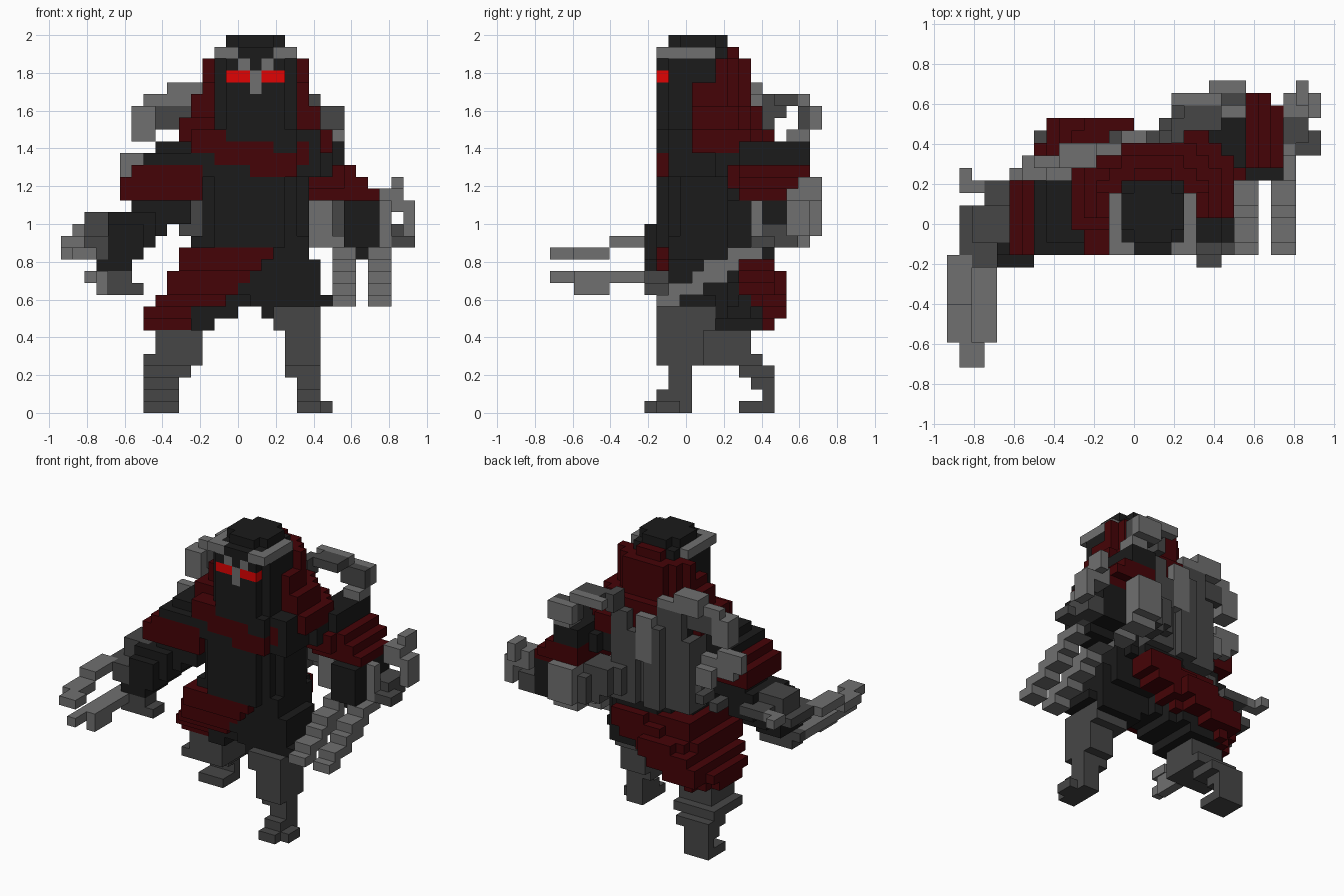
import bpy
import bmesh
from mathutils import Vector

cube = bpy.data.objects.get("Cube")
if cube:
    bpy.data.objects.remove(cube, do_unlink=True)

UNIT = 1 / 16
ORIGIN = Vector((-15, -11.5, 0)) * UNIT
cells = {}

PALETTE = {
    "charcoal": (0.011, 0.011, 0.011),
    "dark_red": (0.06, 0.001, 0.002),
    "iron_grey": (0.062, 0.062, 0.062),
    "light_grey": (0.16, 0.16, 0.16),
    "glowing_red": (0.75, 0.001, 0.001),
}
DARK, RED, MID, LIGHT, GLOW = PALETTE
materials = {}
for label, rgb in PALETTE.items():
    mat = bpy.data.materials.new(label)
    mat.use_nodes = True
    mat.diffuse_color = (*rgb, 1)
    shader = mat.node_tree.nodes["Principled BSDF"]
    shader.inputs["Base Color"].default_value = (*rgb, 1)
    shader.inputs["Roughness"].default_value = 0.9
    materials[label] = mat


def box(part, colour, x, y, z):
    """Fill a block of cells; later blocks replace earlier ones."""
    for i in range(*x):
        for j in range(*y):
            for k in range(*z):
                cells[i, j, k] = (part, colour)


def sweep(part, colour, low, end, size):
    """Move a block from one low corner to another, filling as it goes."""
    low, end = Vector(low), Vector(end)
    steps = int((end - low).length * 2) + 1
    for s in range(steps + 1):
        corner = [round(v) for v in low.lerp(end, s / steps)]
        box(part, colour, *[(c, c + n) for c, n in zip(corner, size)])


def stepped_back(part, colour, x, y, z):
    """Fill a block whose two rear corners are stepped off."""
    for cut in range(3):
        box(part, colour, (x[0] + cut, x[1] - cut), (y[0], y[1] - 2 + cut), z)


# Torso and hips
box("torso", DARK, x=(12, 20), y=(10, 16), z=(13, 21))
box("torso", DARK, x=(20, 21), y=(11, 15), z=(13, 21))
box("torso", DARK, x=(13, 19), y=(9, 16), z=(14, 21))
box("torso", DARK, x=(11, 22), y=(10, 17), z=(20, 24))
box("torso", DARK, x=(12, 20), y=(9, 16), z=(20, 24))
box("hips", DARK, x=(11, 21), y=(10, 16), z=(11, 15))
stepped_back("hips", DARK, x=(12, 21), y=(14, 18), z=(14, 15))

# Left leg, stepping forward
sweep("left_thigh", DARK, low=(15, 10, 10), end=(18, 10, 8), size=(4, 5, 4))
box("left_thigh", DARK, x=(18, 22), y=(10, 15), z=(9, 13))
box("left_thigh", DARK, x=(18, 23), y=(10, 14), z=(9, 10))
box("left_shin", MID, x=(18, 22), y=(9, 14), z=(7, 9))
box("left_shin", MID, x=(19, 22), y=(9, 13), z=(4, 7))
box("left_shin", MID, x=(19, 22), y=(10, 12), z=(3, 4))
box("left_shin", MID, x=(20, 22), y=(10, 12), z=(1, 3))
box("left_foot", MID, x=(20, 22), y=(8, 12), z=(0, 1))
box("left_foot", MID, x=(22, 23), y=(9, 11), z=(0, 1))
box("left_foot", MID, x=(20, 22), y=(9, 12), z=(1, 2))

# Waist cloth draped over the right thigh
for step in range(5):
    stepped_back("waist_cloth", RED, x=(10 - step // 2, 18 - step),
                 y=(9 + step // 2, 18 + step // 2), z=(13 - step, 14 - step))
stepped_back("waist_cloth", RED, x=(9, 16), y=(14, 20), z=(10, 12))
stepped_back("waist_cloth", RED, x=(8, 15), y=(13, 20), z=(9, 10))
stepped_back("waist_cloth", RED, x=(7, 13), y=(12, 20), z=(8, 9))
stepped_back("waist_cloth", RED, x=(7, 12), y=(13, 19), z=(7, 8))

# Right leg, trailing behind, with the waist cloth's rear sash over it
sweep("right_thigh", DARK, low=(13, 11, 10), end=(9, 14, 7), size=(4, 4, 2))
box("right_thigh", DARK, x=(11, 13), y=(12, 18), z=(7, 9))
sweep("waist_cloth", RED, low=(16, 16, 12), end=(8, 17, 8), size=(3, 3, 2))
box("waist_cloth", RED, x=(10, 18), y=(16, 18), z=(12, 14))
box("right_shin", MID, x=(8, 12), y=(13, 17), z=(5, 7))
box("right_shin", MID, x=(7, 12), y=(13, 18), z=(4, 5))
box("right_shin", MID, x=(7, 11), y=(16, 19), z=(3, 4))
box("right_shin", MID, x=(7, 10), y=(17, 19), z=(2, 4))
box("right_shin", MID, x=(7, 10), y=(18, 19), z=(1, 2))
box("right_foot", MID, x=(7, 10), y=(16, 19), z=(0, 1))

# Hood, wider towards the shoulders, and scarf
stepped_back("hood", RED, x=(13, 20), y=(13, 16), z=(30, 31))
stepped_back("hood", RED, x=(12, 21), y=(14, 17), z=(28, 30))
stepped_back("hood", RED, x=(12, 21), y=(12, 17), z=(26, 28))
stepped_back("hood", RED, x=(11, 22), y=(12, 18), z=(24, 26))
stepped_back("hood", RED, x=(11, 23), y=(12, 18), z=(22, 24))
stepped_back("hood", RED, x=(15, 23), y=(13, 19), z=(22, 24))
box("hood", RED, x=(10, 13), y=(11, 16), z=(23, 25))
box("hood", RED, x=(11, 13), y=(12, 16), z=(25, 27))
sweep("scarf", RED, low=(11, 9, 22), end=(17, 9, 20), size=(3, 2, 2))
sweep("scarf", RED, low=(18, 9, 20), end=(20, 13, 22), size=(2, 3, 2))

# Back frame with four jointed limbs
sweep("back_plate", MID, low=(10, 15, 15), end=(17, 17, 15), size=(2, 2, 8))
for column in range(10, 18, 3):
    depth = 16 + (column - 9) // 4
    top = 23 + column % 2
    box("back_ribs", MID, x=(column, column + 2), y=(depth, depth + 2), z=(15, top))
box("back_ribs", LIGHT, x=(14, 16), y=(18, 19), z=(20, 25))
box("upper_right_limb", MID, x=(11, 14), y=(17, 18), z=(22, 26))
box("upper_right_limb", MID, x=(8, 11), y=(16, 17), z=(24, 26))
box("upper_right_limb", LIGHT, x=(10, 14), y=(17, 18), z=(26, 27))
box("upper_right_limb", LIGHT, x=(9, 12), y=(16, 18), z=(26, 28))
box("upper_right_limb", LIGHT, x=(7, 11), y=(16, 17), z=(26, 27))
box("upper_right_limb", LIGHT, x=(6, 8), y=(15, 17), z=(23, 26))
box("upper_left_limb", MID, x=(17, 19), y=(18, 19), z=(20, 25))
box("upper_left_limb", MID, x=(18, 19), y=(18, 20), z=(25, 27))
box("upper_left_limb", MID, x=(19, 22), y=(19, 21), z=(26, 27))
box("upper_left_limb", LIGHT, x=(18, 22), y=(21, 22), z=(26, 27))
box("upper_left_limb", MID, x=(21, 24), y=(21, 22), z=(24, 26))
box("upper_left_limb", LIGHT, x=(21, 24), y=(22, 23), z=(24, 26))
box("upper_left_limb", LIGHT, x=(22, 24), y=(20, 22), z=(22, 24))
sweep("lower_left_limb", MID, low=(17, 18, 16), end=(21, 20, 15), size=(3, 2, 3))
box("lower_left_limb", LIGHT, x=(21, 24), y=(21, 23), z=(15, 19))
box("lower_left_limb", LIGHT, x=(21, 24), y=(20, 22), z=(14, 15))
box("lower_left_limb", LIGHT, x=(21, 23), y=(17, 19), z=(14, 18))
sweep("lower_right_limb", LIGHT, low=(11, 16, 17), end=(5, 15, 20), size=(2, 1, 2))
box("lower_right_limb", MID, x=(9, 12), y=(15, 17), z=(16, 17))
box("lower_right_limb", MID, x=(8, 9), y=(14, 16), z=(15, 16))

# Left arm, swung back
sweep("left_shoulder", DARK, low=(18, 12, 20), end=(21, 16, 20), size=(3, 5, 2))
box("left_shoulder", DARK, x=(21, 24), y=(16, 22), z=(20, 23))
box("left_arm_wrap", RED, x=(21, 25), y=(16, 22), z=(20, 21))
box("left_arm_wrap", RED, x=(21, 26), y=(16, 22), z=(19, 20))
box("left_arm_wrap", RED, x=(21, 24), y=(15, 16), z=(19, 21))
box("left_arm_wrap", RED, x=(21, 27), y=(16, 21), z=(18, 19))
box("left_forearm", DARK, x=(24, 27), y=(15, 21), z=(14, 18))
box("left_hand", DARK, x=(24, 27), y=(16, 19), z=(13, 14))
box("left_wrist_hook", LIGHT, x=(27, 28), y=(17, 18), z=(14, 18))
box("left_wrist_hook", MID, x=(27, 30), y=(17, 19), z=(14, 15))
box("left_wrist_hook", MID, x=(27, 29), y=(18, 21), z=(14, 16))
box("left_wrist_hook", LIGHT, x=(29, 30), y=(20, 22), z=(15, 18))
box("left_wrist_hook", LIGHT, x=(27, 29), y=(20, 22), z=(17, 19))
box("left_wrist_hook", LIGHT, x=(28, 29), y=(21, 23), z=(18, 20))
for side in (23, 26):
    sweep("left_claws", LIGHT, low=(side, 17, 14), end=(side, 9, 9), size=(2, 2, 1))

# Right arm, reaching forward
box("right_shoulder", DARK, x=(7, 13), y=(9, 15), z=(20, 22))
box("right_shoulder", DARK, x=(8, 13), y=(10, 15), z=(22, 23))
box("right_arm_wrap", RED, x=(6, 12), y=(9, 15), z=(20, 21))
box("right_arm_wrap", RED, x=(5, 12), y=(9, 15), z=(18, 20))
box("right_forearm", DARK, x=(6, 11), y=(10, 14), z=(16, 18))
sweep("right_forearm", DARK, low=(6, 10, 15), end=(3, 8, 12), size=(3, 4, 3))
box("right_hand", MID, x=(3, 6), y=(12, 15), z=(15, 16))
box("right_hand", MID, x=(2, 5), y=(10, 13), z=(15, 17))
box("right_hand", MID, x=(1, 4), y=(8, 13), z=(14, 15))
box("right_hand", MID, x=(2, 4), y=(8, 10), z=(13, 14))
box("right_hand", MID, x=(2, 6), y=(8, 10), z=(11, 12))
box("right_hand", MID, x=(3, 7), y=(8, 10), z=(10, 11))
box("right_wrist_hook", LIGHT, x=(1, 3), y=(14, 15), z=(15, 16))
box("right_wrist_hook", LIGHT, x=(1, 2), y=(15, 16), z=(15, 16))
box("right_claws", LIGHT, x=(0, 2), y=(5, 9), z=(14, 15))
box("right_claws", LIGHT, x=(0, 2), y=(2, 5), z=(13, 14))
box("right_claws", LIGHT, x=(1, 3), y=(0, 2), z=(13, 14))
box("right_claws", LIGHT, x=(2, 4), y=(2, 9), z=(11, 12))
box("right_claws", LIGHT, x=(2, 3), y=(0, 2), z=(11, 12))
box("right_claws", LIGHT, x=(3, 4), y=(2, 5), z=(10, 11))

# Head, crown and face
box("head", DARK, x=(13, 20), y=(10, 14), z=(23, 30))
box("head", DARK, x=(14, 19), y=(9, 15), z=(23, 31))
box("crown", DARK, x=(15, 18), y=(10, 15), z=(30, 32))
box("crown", DARK, x=(14, 19), y=(11, 14), z=(30, 32))
for edge, brow, nub, eye in ((13, 13, 15, 14), (19, 18, 17, 17)):
    box("headband", LIGHT, x=(edge, edge + 1), y=(10, 14), z=(30, 31))
    box("headband", LIGHT, x=(brow, brow + 2), y=(9, 10), z=(30, 31))
    box("face_mark", LIGHT, x=(nub, nub + 1), y=(9, 10), z=(29, 30))
    box("eyes", GLOW, x=(eye, eye + 2), y=(9, 10), z=(28, 29))
box("face_mark", LIGHT, x=(16, 17), y=(9, 10), z=(27, 29))


def build(part):
    """Make one object from the outer faces of a part's cells."""
    own = {c: col for c, (name, col) in cells.items() if name == part}
    slots = sorted(set(own.values()))
    bm = bmesh.new()
    for cell, colour in own.items():
        for axis in range(3):
            for sign in (0, 1):
                near = list(cell)
                near[axis] += 2 * sign - 1
                if tuple(near) in cells:
                    continue
                ring = []
                for a, b in ((0, 0), (1, 0), (1, 1), (0, 1)):
                    p = Vector(cell)
                    p[axis] += sign
                    p[(axis + 1) % 3] += a
                    p[(axis + 2) % 3] += b
                    ring.append(bm.verts.new(p * UNIT + ORIGIN))
                face = bm.faces.new(ring if sign else ring[::-1])
                face.material_index = slots.index(colour)
    bmesh.ops.remove_doubles(bm, verts=bm.verts, dist=UNIT / 100)
    mesh = bpy.data.meshes.new(part)
    bm.to_mesh(mesh)
    bm.free()
    for slot in slots:
        mesh.materials.append(materials[slot])
    bpy.context.scene.collection.objects.link(bpy.data.objects.new(part, mesh))


for part_name in sorted({name for name, _ in cells.values()}):
    build(part_name)
